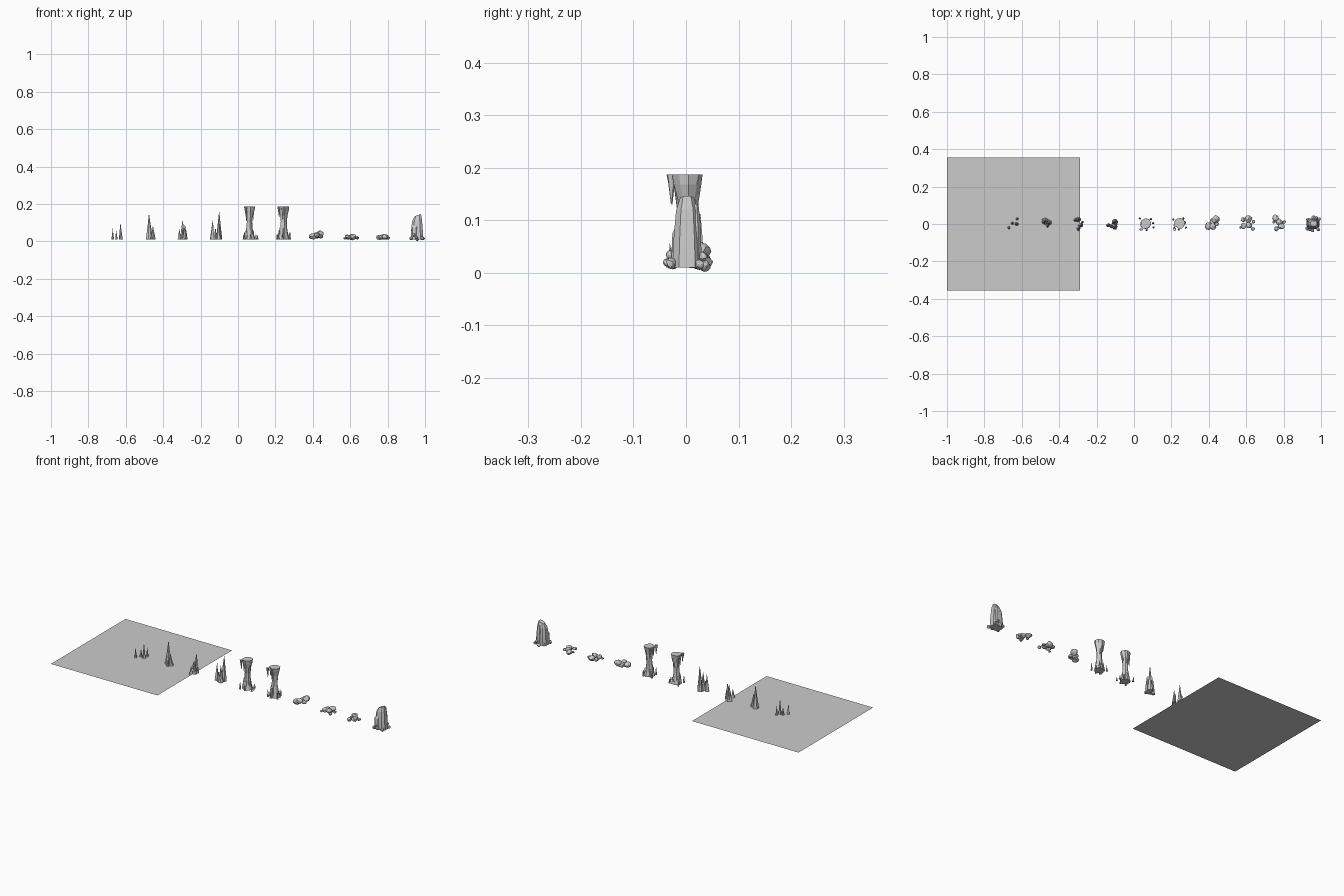
import bpy, bmesh, math, random
from mathutils import Vector

if "Cube" in bpy.data.objects:
    bpy.data.objects.remove(bpy.data.objects["Cube"])

random.seed(7)
STEP, X0, BASE = 0.1778, -0.645, 0.01


def finish(bm, name):
    bmesh.ops.recalc_face_normals(bm, faces=bm.faces)
    me = bpy.data.meshes.new(name)
    bm.to_mesh(me)
    bm.free()
    ob = bpy.data.objects.new(name, me)
    bpy.context.collection.objects.link(ob)
    return ob


# faceted stack of jittered rings: rings = (radius, z), closed at both ends
def stack(bm, x, y, rings, n=7, jit=0.12, lean=(0, 0), squash=1.0):
    z0, z1 = rings[0][1], rings[-1][1]
    side = [1 + random.uniform(-jit, jit) for _ in range(n)]
    turn = random.uniform(0, 6.28)
    loops = []
    for r, z in rings:
        t = (z - z0) / (z1 - z0)
        loop = []
        for i in range(n):
            a = turn + 2 * math.pi * i / n
            k = r * side[i] * (1 + random.uniform(-jit, jit) * 0.5)
            loop.append(bm.verts.new((x + lean[0] * t + k * math.cos(a),
                                      y + lean[1] * t + k * squash * math.sin(a), z)))
        loops.append(loop)
    for a, b in zip(loops, loops[1:]):
        for i in range(n):
            j = (i + 1) % n
            bm.faces.new((a[i], a[j], b[j], b[i]))
    bm.faces.new(loops[0][::-1])
    bm.faces.new(loops[-1])


# stalagmite, or stalactite when the tip lies below the root
def spike(bm, x, y, r, root, tip):
    h = tip - root
    stack(bm, x, y, [(r, root), (r * 0.72, root + h * 0.25), (r * 0.42, root + h * 0.6),
                     (r * 0.06, tip)], 7, 0.15,
          (random.uniform(-.003, .003), random.uniform(-.003, .003)))


# chipped low-poly boulder
def boulder(bm, x, y, z, r, flat=0.8):
    part = bmesh.ops.create_icosphere(bm, subdivisions=2, radius=r)["verts"]
    cuts = [(Vector([random.gauss(0, 1) for _ in range(3)]).normalized(),
             r * random.uniform(0.68, 0.88)) for _ in range(9)]
    for v in part:
        for n, d in cuts:
            over = v.co.dot(n) - d
            if over > 0:
                v.co -= n * over
        v.co.z = max(v.co.z * flat + z, 0.0)
        v.co.x += x
        v.co.y += y


# square ground sheet
bm = bmesh.new()
h = 2 * STEP
bm.faces.new([bm.verts.new((X0 + a * h, b * h, BASE))
              for a, b in ((-1, -1), (1, -1), (1, 1), (-1, 1))])
finish(bm, "ground_sheet")

# stalagmite clusters: (x, y, radius, tip height)
clusters = [
    [(-.669, -.020, .008, .068), (-.650, .004, .008, .055),
     (-.628, .000, .011, .097), (-.625, .028, .007, .065)],
    [(-.473, .014, .019, .142), (-.453, .006, .014, .082),
     (-.462, -.010, .008, .055), (-.480, .020, .010, .070)],
    [(-.298, .024, .014, .112), (-.284, -.007, .014, .088),
     (-.312, .022, .010, .065), (-.276, .010, .008, .060), (-.296, -.026, .010, .060)],
    [(-.102, .012, .018, .156), (-.137, -.006, .012, .112),
     (-.104, -.014, .015, .110), (-.120, -.012, .012, .070)],
]
for i, group in enumerate(clusters):
    bm = bmesh.new()
    for x, y, r, tip in group:
        spike(bm, x, y, r, BASE, tip)
    finish(bm, f"stalagmite_cluster_{i + 1}")

# hourglass columns with hanging and standing spikes
TOP = 0.187
surround = [[(-.035, .030), (.026, .026), (.038, -.018), (-.032, -.028), (.002, -.032), (.036, .005)],
            [(-.034, .024), (.020, .030), (.034, -.020), (-.028, -.022), (.030, .008), (-.005, -.030)]]
for c, spots in enumerate(surround):
    x = X0 + STEP * (4 + c)
    bm = bmesh.new()
    stack(bm, x - .006 * (1 - c), 0.003, [(.028, BASE), (.022, .035), (.016, .075), (.015, .105),
                                   (.019, .14), (.025, .168), (.028, TOP)], 9, 0.14)
    for i in range(5):
        a = i * 1.257 + c
        px, py = x - .005 + .019 * math.cos(a), .002 + .018 * math.sin(a)
        spike(bm, px, py, .010, TOP, random.uniform(.10, .14))
        spike(bm, px, py, .010, BASE, random.uniform(.045, .085))
    for dx, dy in spots:
        spike(bm, x + dx, dy, .006, BASE, random.uniform(.03, .06))
    spike(bm, x - .026, -.028, .008, TOP, .13)
    finish(bm, f"column_{c + 1}")

# boulder piles: (x, y, z, radius)
piles = [
    [(.436, .026, .040, .023), (.400, -.012, .026, .022), (.422, -.012, .036, .020),
     (.420, .012, .030, .020), (.441, .002, .026, .014)],
    [(.612, .027, .023, .022), (.588, -.010, .024, .018), (.616, -.008, .024, .019),
     (.636, -.026, .020, .011), (.583, .022, .020, .014), (.570, -.018, .016, .008),
     (.638, .012, .018, .010)],
    [(.757, .033, .022, .019), (.778, .010, .024, .019), (.788, -.012, .025, .019),
     (.762, -.026, .020, .014), (.802, .010, .018, .011), (.748, .010, .017, .009)],
]
for i, pile in enumerate(piles):
    bm = bmesh.new()
    for b in pile:
        boulder(bm, *b)
    finish(bm, f"boulder_pile_{i + 1}")

# standing stone: chamfered block tapering to a clipped crown, with a side slab
def slab(bm, x, y, sections):
    loops = []
    for w, d, z, ox in sections:
        k = 0.55
        pts = [(1, -k), (1, k), (k, 1), (-k, 1), (-1, k), (-1, -k), (-k, -1), (k, -1)]
        loops.append([bm.verts.new((x + ox + w * a, y + d * b, z + .006 * a * (z > .1)))
                      for a, b in pts])
    for a, b in zip(loops, loops[1:]):
        for i in range(8):
            bm.faces.new((a[i], a[(i + 1) % 8], b[(i + 1) % 8], b[i]))
    bm.faces.new(loops[0][::-1])
    bm.faces.new(loops[-1])


bm = bmesh.new()
slab(bm, .957, .002, [(.034, .028, BASE, 0), (.031, .026, .06, 0),
                      (.026, .021, .115, 0), (.017, .013, .140, .004)])
slab(bm, .943, -.014, [(.018, .014, BASE, 0), (.016, .012, .075, 0), (.008, .006, .088, .002)])
slab(bm, .966, .016, [(.018, .014, BASE, 0), (.015, .012, .09, 0), (.010, .008, .125, 0)])
finish(bm, "standing_stone")

# rubble at the foot of the stone
bm = bmesh.new()
for x, y, z, r in [(.990, .026, .016, .010), (.930, .024, .018, .010), (.926, -.026, .017, .011),
                   (.985, -.028, .018, .011), (.955, -.034, .020, .010), (.960, .036, .014, .012),
                   (.975, .032, .032, .010), (.940, -.030, .034, .009)]:
    boulder(bm, x, y, z, r, 1.0)
finish(bm, "stone_rubble")
